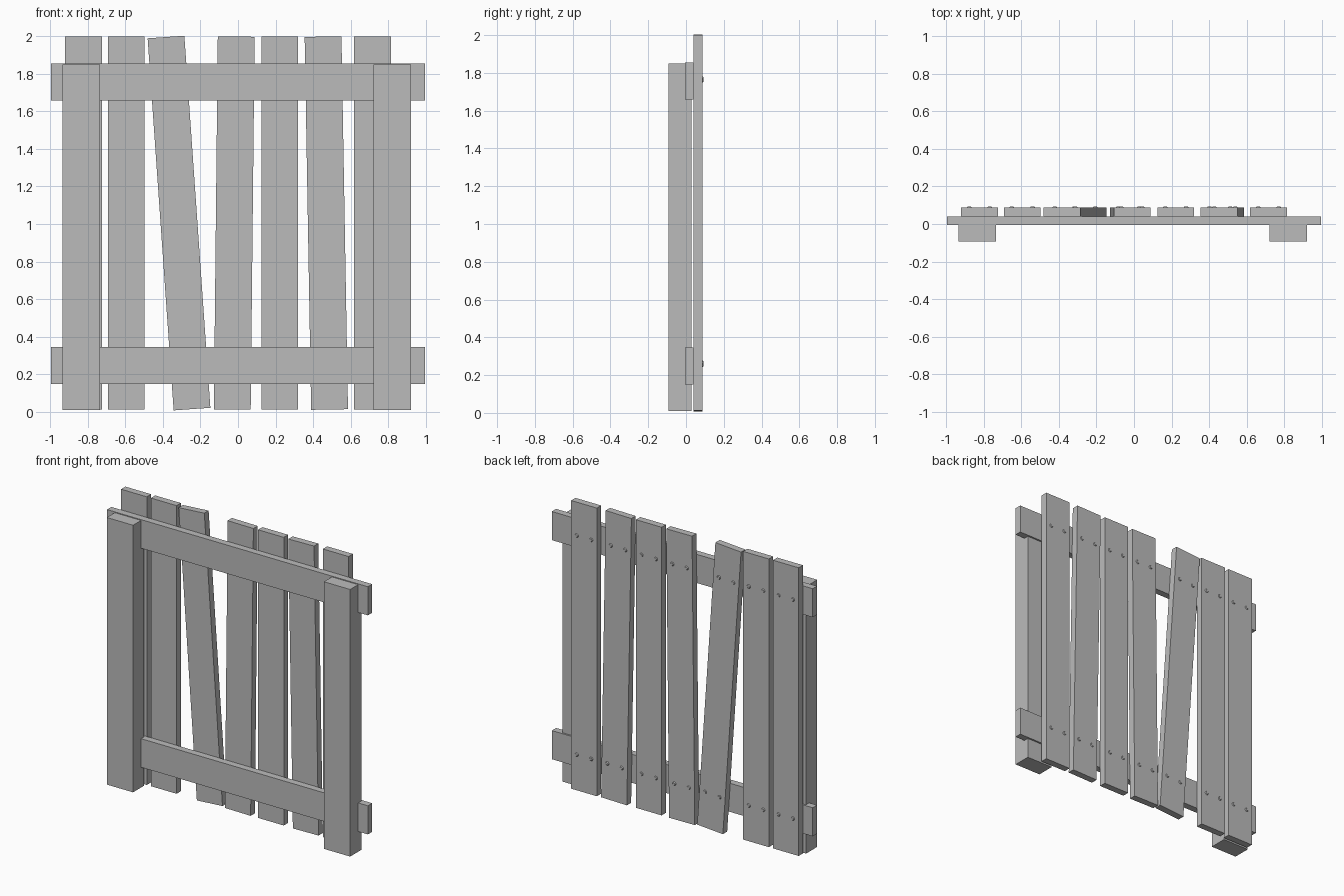
import bpy
from math import radians
from mathutils import Matrix, Vector

cube = bpy.data.objects.get("Cube")
if cube:
    bpy.data.objects.remove(cube, do_unlink=True)

grey = bpy.data.materials.new("plain_grey")
grey.use_nodes = True
colour = (0.5, 0.5, 0.5, 1)
grey.diffuse_color = colour
grey.node_tree.nodes["Principled BSDF"].inputs["Base Color"].default_value = colour


def box(name, centre, size, tilt=0):
    """Box board, tilted about the y axis by a number of degrees."""
    bpy.ops.mesh.primitive_cube_add(size=1)
    ob = bpy.context.object
    ob.name = name
    ob.data.transform(Matrix.Diagonal((*size, 1)))
    ob.location = centre
    ob.rotation_euler.y = radians(tilt)
    ob.data.materials.append(grey)
    return ob


def nail(name, x, z):
    """Low domed nail head on the back of a plank."""
    bpy.ops.mesh.primitive_cone_add(vertices=10, radius1=0.016, radius2=0.009,
                                    depth=0.008, location=(x, 0.089, z),
                                    rotation=(radians(-90), 0, 0))
    ob = bpy.context.object
    ob.name = name
    ob.data.materials.append(grey)


# Posts in front, let into the rails
for side, x in (("right", -0.835), ("left", 0.82)):
    box(f"{side}_post", (x, -0.032, 0.93), (0.2, 0.122, 1.84))

# Cross rails
rails = {"lower": 0.248, "upper": 1.757}
for level, z in rails.items():
    box(f"{level}_rail", (0, 0.0175, z), (1.988, 0.047, 0.197))

# Back planks (x, tilt), two nails at each rail
planks = [(-0.822, 0), (-0.595, 0), (-0.314, -4), (-0.02, 0.6),
          (0.222, 0), (0.47, -1), (0.716, 0)]
for i, (x, tilt) in enumerate(planks, 1):
    centre = Vector((x, 0.0645, 1.005))
    box(f"plank_{i}", centre, (0.196, 0.047, 1.985), tilt)
    turn = Matrix.Rotation(radians(tilt), 3, "Y")
    for level, z in rails.items():
        for side, dx in (("right", -0.055), ("left", 0.055)):
            p = centre + turn @ Vector((dx, 0, z + 0.01 - centre.z))
            nail(f"nail_{i}_{level}_{side}", p.x, p.z)
